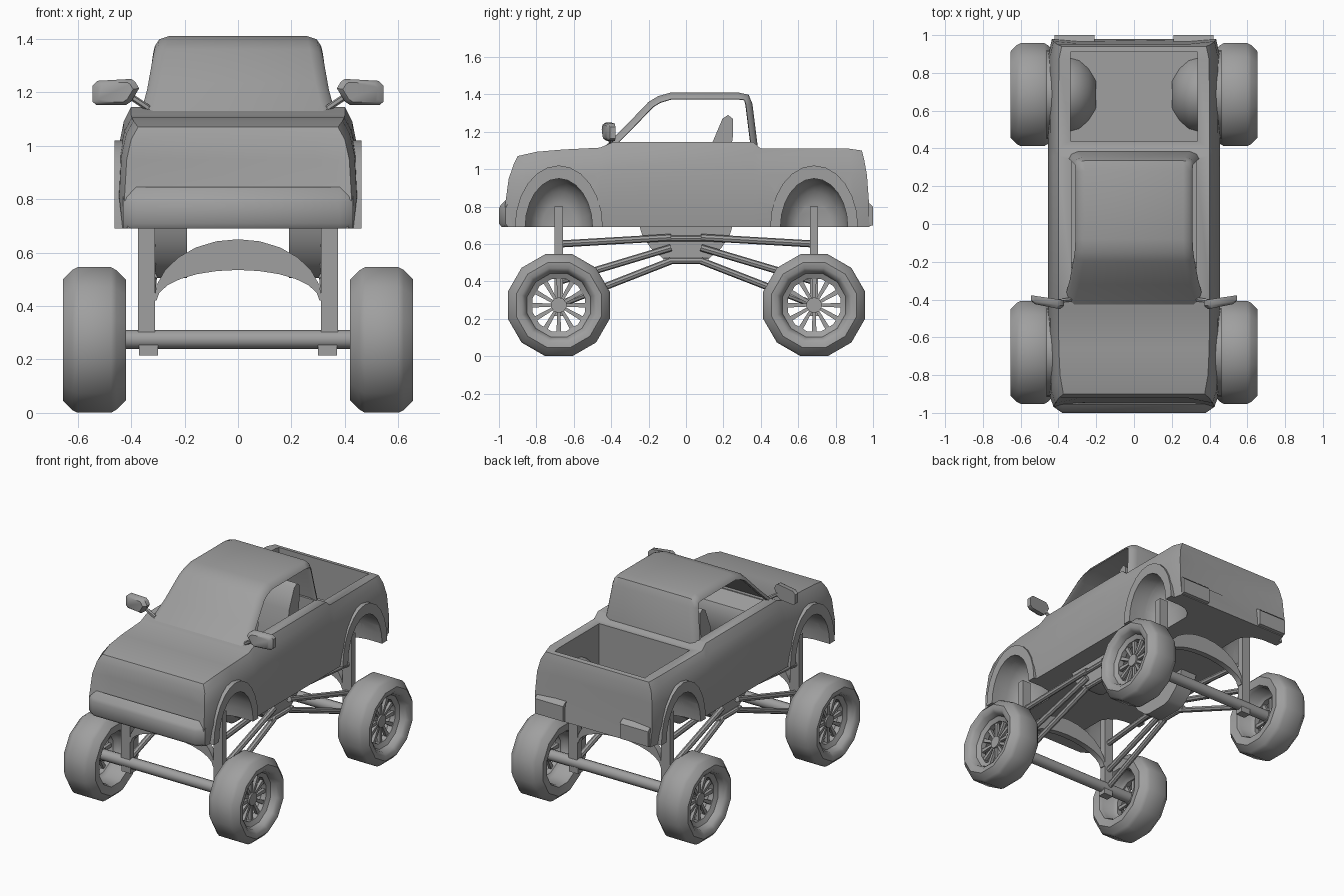
import bpy, bmesh, math
from mathutils import Vector, Matrix

cube = bpy.data.objects.get("Cube")
if cube:
    bpy.data.objects.remove(cube, do_unlink=True)

grey = bpy.data.materials.new("plain grey")
grey.use_nodes = True
tone = (0.35, 0.35, 0.35, 1)
grey.diffuse_color = tone
grey.node_tree.nodes["Principled BSDF"].inputs["Base Color"].default_value = tone
parts = []


def finish(name, bm):
    bmesh.ops.recalc_face_normals(bm, faces=bm.faces)
    mesh = bpy.data.meshes.new(name)
    bm.to_mesh(mesh)
    bm.free()
    mesh.materials.append(grey)
    ob = bpy.data.objects.new(name, mesh)
    bpy.context.collection.objects.link(ob)
    parts.append(ob)
    return ob


def loft(name, rings, closed=False):
    """Skin closed rings of points; closed joins the last ring to the first."""
    bm = bmesh.new()
    vs = [[bm.verts.new(p) for p in r] for r in rings]
    n = len(vs[0])
    for i in range(len(vs) if closed else len(vs) - 1):
        a, b = vs[i], vs[(i + 1) % len(vs)]
        for j in range(n):
            k = (j + 1) % n
            bm.faces.new((a[j], a[k], b[k], b[j]))
    if not closed:
        bm.faces.new(vs[0])
        bm.faces.new(vs[-1])
    return finish(name, bm)


def prism(name, pts, lo, hi, axis="x"):
    """Extrude a (y, z) outline along x, or an (x, z) outline along y."""
    place = (lambda u, v, d: (d, u, v)) if axis == "x" else (lambda u, v, d: (u, d, v))
    return loft(name, [[place(u, v, d) for u, v in pts] for d in (lo, hi)])


def box(name, x, y, z):
    return prism(name, [(y[0], z[0]), (y[1], z[0]), (y[1], z[1]), (y[0], z[1])], *x)


def arc(c, z, ru, rv, n=12):
    return [(c + ru * math.cos(math.pi * i / n), z + rv * math.sin(math.pi * i / n))
            for i in range(n + 1)]


def tube(name, p, q, r, n=8):
    p, q = Vector(p), Vector(q)
    d = q - p
    bm = bmesh.new()
    bmesh.ops.create_cone(bm, cap_ends=True, segments=n, radius1=r, radius2=r, depth=d.length,
                          matrix=Matrix.Translation((p + q) / 2) @ d.to_track_quat("Z", "Y").to_matrix().to_4x4())
    return finish(name, bm)


def cut(ob, cutter):
    m = ob.modifiers.new("cut", "BOOLEAN")
    m.operation, m.solver, m.object = "DIFFERENCE", "EXACT", cutter
    bpy.context.view_layer.objects.active = ob
    bpy.ops.object.modifier_apply(modifier=m.name)
    parts.remove(cutter)
    bpy.data.objects.remove(cutter, do_unlink=True)


# Body shell: stations of (bottom y, top y, top z, half width)
stations = [(-.97, -.90, 1.07, .425), (-.92, -.80, 1.093, .445), (-.70, -.66, 1.105, .452),
            (-.46, -.46, 1.115, .455), (-.40, -.39, 1.145, .455), (.36, .36, 1.145, .455),
            (.40, .40, 1.11, .455), (.90, .87, 1.11, .452), (.98, .94, 1.10, .435)]
rows = [(0, .97), (.3, 1), (.68, .98), (.88, .94), (1, .88)]
BASE = .69
bm = bmesh.new()
grid = []
for yb, yt, zt, w in stations:
    half = [(w * f, yb + (yt - yb) * t ** 3, BASE + (zt - BASE) * t) for t, f in rows]
    ring = half + [(-x, y, z) for x, y, z in reversed(half)]
    grid.append([bm.verts.new(p) for p in ring])
n = len(grid[0])
for a, b in zip(grid, grid[1:]):
    for j in range(n):
        k = (j + 1) % n
        bm.faces.new((a[j], a[k], b[k], b[j]))
# Nose and tailgate: three panels per row, the middle one dished
for ring, push in ((grid[0], .025), (grid[-1], -.012)):
    lines = []
    for r in range(len(rows)):
        a, b = ring[r], ring[n - 1 - r]
        depth = push if r in (1, 2) else 0
        inner = []
        if 0 < r < len(rows) - 1:
            inner = [bm.verts.new((s * .29, a.co.y + depth, a.co.z)) for s in (1, -1)]
        lines.append((a, inner, b))
    for (a, ia, b), (c, ic, d) in zip(lines, lines[1:]):
        if ia and ic:
            bm.faces.new((a, ia[0], ic[0], c))
            bm.faces.new((ia[0], ia[1], ic[1], ic[0]))
            bm.faces.new((ia[1], b, d, ic[1]))
        else:
            bm.faces.new([a] + ia + [b, d] + ic[::-1] + [c])
body = finish("body", bm)


def dome(name, yc, s, ry, rz, inner, outer, drop=0):
    """Wheel well bulge that narrows towards the middle of the truck."""
    rings = []
    for x, k in ((outer, 1), (.35, 1), (.29, .93), (.24, .74), (inner, .5)):
        pts = arc(yc, BASE, ry * k, rz * k)
        if drop:
            pts = [(yc + ry * k, BASE - drop)] + pts + [(yc - ry * k, BASE - drop)]
        rings.append([(s * x, y, z) for y, z in pts])
    return loft(name, rings)


# Hollow cabin and load bed, then wheel wells with their liners
cut(body, box("cabin_cutter", (-.33, .33), (-.35, .34), (.78, 1.4)))
cut(body, box("bed_cutter", (-.335, .335), (.44, .91), (.80, 1.4)))
AXLES = (-.68, .685)
for yc in AXLES:
    for s in (1, -1):
        liner = dome("wheel_well_liner", yc, s, .215, .285, .20, .43)
        for ob in (body, liner):
            cut(ob, dome("well_cutter", yc, s, .18, .26, .215, .6, .09))

# Cab: one bent shell for windscreen, roof and rear wall (y, z, half width)
path = [(-.43, 1.125, .37), (-.32, 1.235, .34), (-.2, 1.36, .318), (-.15, 1.39, .313), (-.08, 1.41, .31),
        (.28, 1.41, .31), (.335, 1.398, .312), (.355, 1.35, .318), (.385, 1.11, .35)]
rings = []
for i, (y, z, w) in enumerate(path):
    a, b = path[max(i - 1, 0)], path[min(i + 1, len(path) - 1)]
    t = Vector((0, b[0] - a[0], b[1] - a[1])).normalized()
    inward = Vector((0, t.z, -t.y))
    outline = [(w, .035), (w - .015, .012), (w - .05, 0)]
    outline += [(-x, d) for x, d in reversed(outline)]
    outline += [(-w + .02, .038), (-w + .06, .025), (w - .06, .025), (w - .02, .038)]
    rings.append([Vector((x, y, z)) + inward * d for x, d in outline])
loft("cab_shell", rings)

# Interior
seat_side = [(.0, .80), (.2, .80), (.25, 1.17), (.25, 1.27), (.225, 1.29), (.195, 1.27),
             (.14, 1.14), (.12, .95), (-.1, .96), (-.12, .9)]
dash_side = [(-.35, .85), (-.24, .9), (-.2, 1.03), (-.23, 1.1), (-.35, 1.14)]
prism("dashboard", dash_side, -.33, .33)
for s in (1, -1):
    prism("seat", seat_side, *sorted((s * .06, s * .28)))

# Bumpers
nose = [(-.93, .69), (-.985, .69), (-1, .71), (-1, .79), (-.99, .81), (-.955, .845)]
loft("front_bumper", [[(x, y * k, z) for y, z in nose]
                      for x, k in ((-.43, .965), (-.38, 1), (.38, 1), (.43, .965))])
tail = [(.95, .69), (1, .70), (1, .80), (.985, .815), (.95, .83)]
for s in (1, -1):
    prism("rear_bumper_corner", tail, *sorted((s * .21, s * .42)))

# Mirrors, flares, suspension and wheels on both sides
TIRE = [(.455, .27), (.475, .282), (.60, .282), (.62, .272), (.655, .235), (.652, .205),
        (.635, .185), (.60, .175), (.585, .145), (.55, .145), (.53, .165), (.45, .17),
        (.43, .18), (.42, .235)]
for s in (1, -1):
    span = lambda a, b: sorted((s * a, s * b))
    face = [(.37, 1.215), (.40, 1.165), (.42, 1.152), (.53, 1.152), (.545, 1.165),
            (.545, 1.225), (.525, 1.243), (.40, 1.25), (.385, 1.24)]
    loft("mirror", [[(s * (.46 + (x - .46) * k), y + .15 * (x - .46), 1.2 + (z - 1.2) * k)
                     for x, z in face]
                    for y, k in ((-.437, .75), (-.42, 1), (-.39, 1))])
    tube("mirror_arm", (s * .335, -.40, 1.14), (s * .41, -.41, 1.19), .012, 6)

    # Side belly bracket
    belly = [(-.25, .70), (-.235, .65), (-.19, .58), (-.12, .52), (-.08, .505)]
    prism("belly_bracket", belly + [(-y, z) for y, z in reversed(belly)], *span(.19, .31))
    for z in (.51, .63):
        tube("bracket_bar", (s * .318, -.12, z), (s * .318, .12, z), .016)

    for yc in AXLES:
        e = 1 if yc > 0 else -1
        flare = arc(yc, BASE, .235, .33) + arc(yc, BASE, .18, .26)[::-1]
        prism("wheel_flare", flare, *span(.40, .462))

        # Post and trailing links
        box("suspension_post", span(.31, .375), (yc - .022, yc + .022), (.25, .80))
        box("post_foot", span(.30, .37), (yc - .027, yc + .027), (.215, .27))
        for name, za, zb in (("upper_link", .60, .635), ("middle_link", .40, .58),
                             ("lower_link", .275, .51)):
            tube(name, (s * .345, yc, za), (s * .322, e * .08, zb), .019)

        # Twelve-sided tyre with a spoked open rim
        rings = []
        for i in range(12):
            a = math.pi * (2 * i + 1) / 12
            rings.append([(s * x, yc + r * math.cos(a), .273 + r * math.sin(a)) for x, r in TIRE])
        loft("tire", rings, closed=True)
        tube("hub", (s * .52, yc, .273), (s * .59, yc, .273), .042, 10)
        for i in range(12):
            a = math.tau * i / 12
            u = Vector((0, math.cos(a), math.sin(a)))
            v = Vector((0, -math.sin(a), math.cos(a)))
            c = Vector((s * .57, yc, .273))
            d = Vector((.01, 0, 0))
            loft("spoke", [[c + u * r + v * w + d, c + u * r - v * w + d,
                            c + u * r - v * w - d, c + u * r + v * w - d]
                           for r, w in ((.035, .008), (.15, .013))])

# Axles and their arched braces
for yc in AXLES:
    tube("axle", (-.53, yc, .275), (.53, yc, .275), .036, 10)
    brace = arc(0, .42, .315, .23) + arc(0, .42, .305, .115)[::-1]
    prism("arched_brace", brace, yc - .02, yc + .02, "y")

# Smooth shading with crisp edges
bpy.ops.object.select_all(action="DESELECT")
for ob in parts:
    ob.select_set(True)
bpy.context.view_layer.objects.active = body
bpy.ops.object.shade_smooth_by_angle(angle=math.radians(42))
